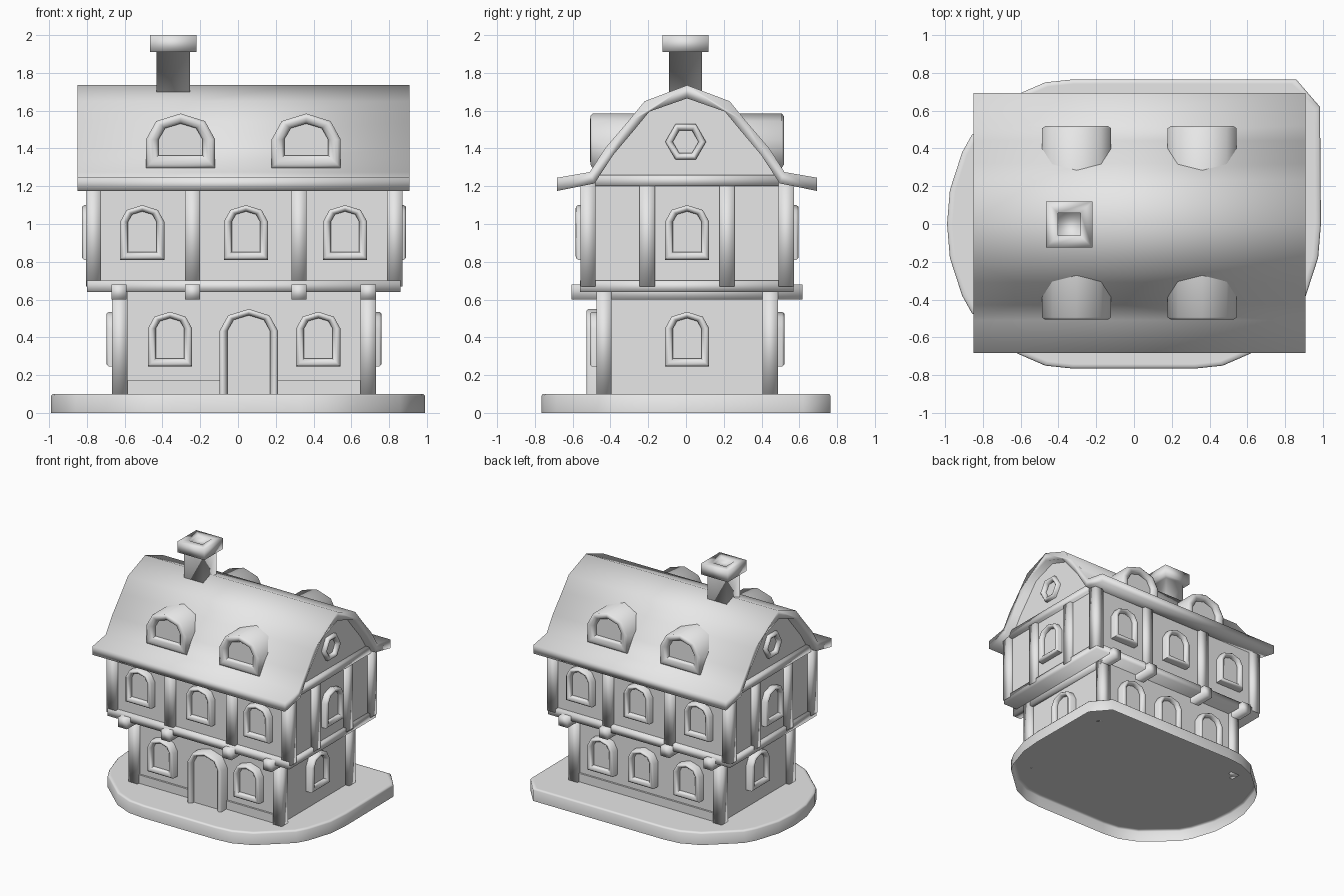
import bpy, bmesh
from math import sin, cos, pi, radians
from mathutils import Matrix, Vector

cube = bpy.data.objects.get("Cube")
if cube:
    bpy.data.objects.remove(cube, do_unlink=True)

stone = bpy.data.materials.new("pale_grey")
stone.use_nodes = True
GREY = (0.8, 0.8, 0.8, 1)
stone.diffuse_color = GREY
stone.node_tree.nodes["Principled BSDF"].inputs["Base Color"].default_value = GREY

CX, CY = 0.032, 0.006  # centre of the house on its base
ENDS = ((-1, "right"), (1, "left"))
SIDES = ((-1, "front"), (1, "back"))


def finish(name, bm, angle):
    bmesh.ops.recalc_face_normals(bm, faces=bm.faces)
    mesh = bpy.data.meshes.new(name)
    bm.to_mesh(mesh)
    bm.free()
    mesh.materials.append(stone)
    ob = bpy.data.objects.new(name, mesh)
    bpy.context.collection.objects.link(ob)
    bpy.ops.object.select_all(action='DESELECT')
    bpy.context.view_layer.objects.active = ob
    ob.select_set(True)
    bpy.ops.object.shade_smooth_by_angle(angle=radians(angle))


def box(name, x, y, z, angle=180):
    """Box from (min, max) pairs, soft-shaded by default."""
    bm = bmesh.new()
    bmesh.ops.create_cube(bm, size=1)
    for v in bm.verts:
        v.co = [a + (b - a) * (c + 0.5) for (a, b), c in zip((x, y, z), v.co)]
    finish(name, bm, angle)


def post(name, x, y, z):
    box(name, (x - 0.04, x + 0.04), (y - 0.04, y + 0.04), z)


def loft(name, rings, angle=180, open_start=False):
    """Skin closed rings of points; cap the end and, unless open, the start."""
    bm = bmesh.new()
    loops = [[bm.verts.new(p) for p in ring] for ring in rings]
    n = len(loops[0])
    for a, b in zip(loops, loops[1:]):
        for i in range(n):
            j = (i + 1) % n
            bm.faces.new((a[i], a[j], b[j], b[i]))
    if not open_start:
        bm.faces.new(loops[0])
    bm.faces.new(loops[-1])
    finish(name, bm, angle)


def arch(w, h, open_bottom=False):
    def outline(i):
        hw, rise, base = w - i, 0.75 * w - i * 0.8, 0 if open_bottom else i
        spring = h - 0.75 * w
        arc = [(hw * cos(k * pi / 4), spring + rise * sin(k * pi / 4))
               for k in range(5)]
        return [(-hw, base), (hw, base)] + arc
    return outline


def hexagon(r):
    return lambda i: [((r - i) * cos(k * pi / 3), (r - i) * sin(k * pi / 3))
                      for k in range(6)]


def framed(name, outline, place, turn, depth, rim=0.042):
    """Rounded frame around a sunk pane; local -y faces outward."""
    steps = ((0, depth), (0, 0.012), (rim * 0.25, 0.001), (rim * 0.5, 0),
             (rim * 0.8, 0.008), (rim, 0.022), (rim, 0.035))
    m = Matrix.Translation(place) @ Matrix.Rotation(radians(turn), 4, 'Z')
    loft(name, [[m @ Vector((x, d, z)) for x, z in outline(i)]
                for i, d in steps], 60)


# Hollow base slab with clipped outline and softened rim, open underneath
half = [(0.33, 0.765), (0.47, 0.75), (0.62, 0.685), (0.86, 0.47),
        (0.91, 0.38), (0.975, 0.18), (0.99, 0)]
slab = [(x, -y) for x, y in half] + [(0.985, 0.62), (0.86, 0.765)] \
    + [(-x, y) for x, y in half] + [(-x, -y) for x, y in half[-2::-1]]
loft("base_slab", [[(x * s, y * s, z) for x, y in slab] for s, z in
                   ((1, 0), (1, 0.09), (0.992, 0.1), (0.97, 0.1))], 60, True)

# Storey walls and bands
box("lower_walls", (-0.635, 0.697), (-0.44, 0.452), (0.1, 0.66), 40)
box("lower_plinth", (-0.625, 0.687), (-0.455, 0.467), (0.1, 0.17), 40)
box("upper_walls", (-0.775, 0.838), (-0.525, 0.537), (0.66, 1.24), 40)
box("floor_band", (-0.8, 0.86), (-0.56, 0.57), (0.64, 0.7))
box("top_band", (-0.805, 0.868), (-0.49, 0.5), (1.2, 1.26))

# Corner posts
for sx, xname in ENDS:
    for sy, yname in SIDES:
        corner = f"{yname}_{xname}"
        post(f"lower_post_{corner}", CX + sx * 0.658, CY + sy * 0.44, (0.1, 0.64))
        post(f"upper_post_{corner}", CX + sx * 0.798, CY + sy * 0.525, (0.67, 1.22))

# Intermediate upper posts
for sy, yname in SIDES:
    for x in (-0.24, 0.323):
        post(f"{yname}_stud", x, CY + sy * 0.525, (0.67, 1.22))
for sx, xname in ENDS:
    for y in (-0.205, 0.217):
        post(f"{xname}_stud", CX + sx * 0.796, y, (0.67, 1.2))

# Floor joists with projecting ends
for x in (-0.63, -0.24, 0.323, 0.69):
    box("floor_joist", (x - 0.04, x + 0.04), (-0.605, 0.617), (0.6, 0.68))

# Windows and dormers on the long sides
window = arch(0.117, 0.29)
for turn, (sy, yname) in zip((0, 180), SIDES):
    for x in (-0.507, 0.042, 0.567):
        framed(f"upper_{yname}_window", window,
               (x, CY + sy * 0.59, 0.81), turn, 0.1)
    for x in (-0.36, 0.425) + ((0.055,) if sy > 0 else ()):
        framed(f"lower_{yname}_window", window,
               (x, CY + sy * 0.515, 0.245), turn, 0.1)
    for x in (-0.304, 0.361):
        framed(f"{yname}_dormer", arch(0.183, 0.288),
               (x, CY + sy * 0.513, 1.297), turn, 0.42, 0.067)

# Windows on the gable ends
for turn, (sx, xname) in zip((-90, 90), ENDS):
    framed(f"upper_{xname}_window", window, (CX + sx * 0.858, CY, 0.81), turn, 0.1)
    framed(f"lower_{xname}_window", window, (CX + sx * 0.728, CY, 0.245), turn, 0.1)
    framed(f"{xname}_gable_window", hexagon(0.108),
           (CX + sx * 0.84, CY - 0.008, 1.435), turn, 0.08, 0.04)

framed("front_door", arch(0.155, 0.45, True), (0.057, -0.528, 0.1), 0, 0.12)

# Bell-shaped roof shell
outer = [(0.688, 1.245), (0.515, 1.275), (0.435, 1.4), (0.315, 1.54), (0.225, 1.65)]
inner = [(0.688, 1.175), (0.49, 1.215), (0.392, 1.365), (0.278, 1.5), (0.2, 1.595)]


def mirrored(side, top):
    return [(-y, z) for y, z in side] + [(0, top)] + side[::-1]


section = mirrored(outer, 1.735) + mirrored(inner, 1.665)[::-1]
loft("roof", [[(x, y + CY, z) for y, z in section] for x in (-0.85, 0.907)])

# Gable walls filling the roof
gable = mirrored([(y + 0.01, z + 0.01) for y, z in inner[1:]], 1.675)
loft("gable_walls", [[(x, y + CY, z) for y, z in gable] for x in (-0.775, 0.838)], 40)


# Chimney, shaft and hollow cap in one piece
def square(r, z):
    return [(-0.343 + sx * r, -0.002 + sy * r, z)
            for sx, sy in ((-1, -1), (1, -1), (1, 1), (-1, 1))]


loft("chimney", [square(r, z) for r, z in
                 ((0.0875, 1.65), (0.0875, 1.91), (0.122, 1.91),
                  (0.122, 2.0), (0.06, 2.0), (0.06, 1.975))])
